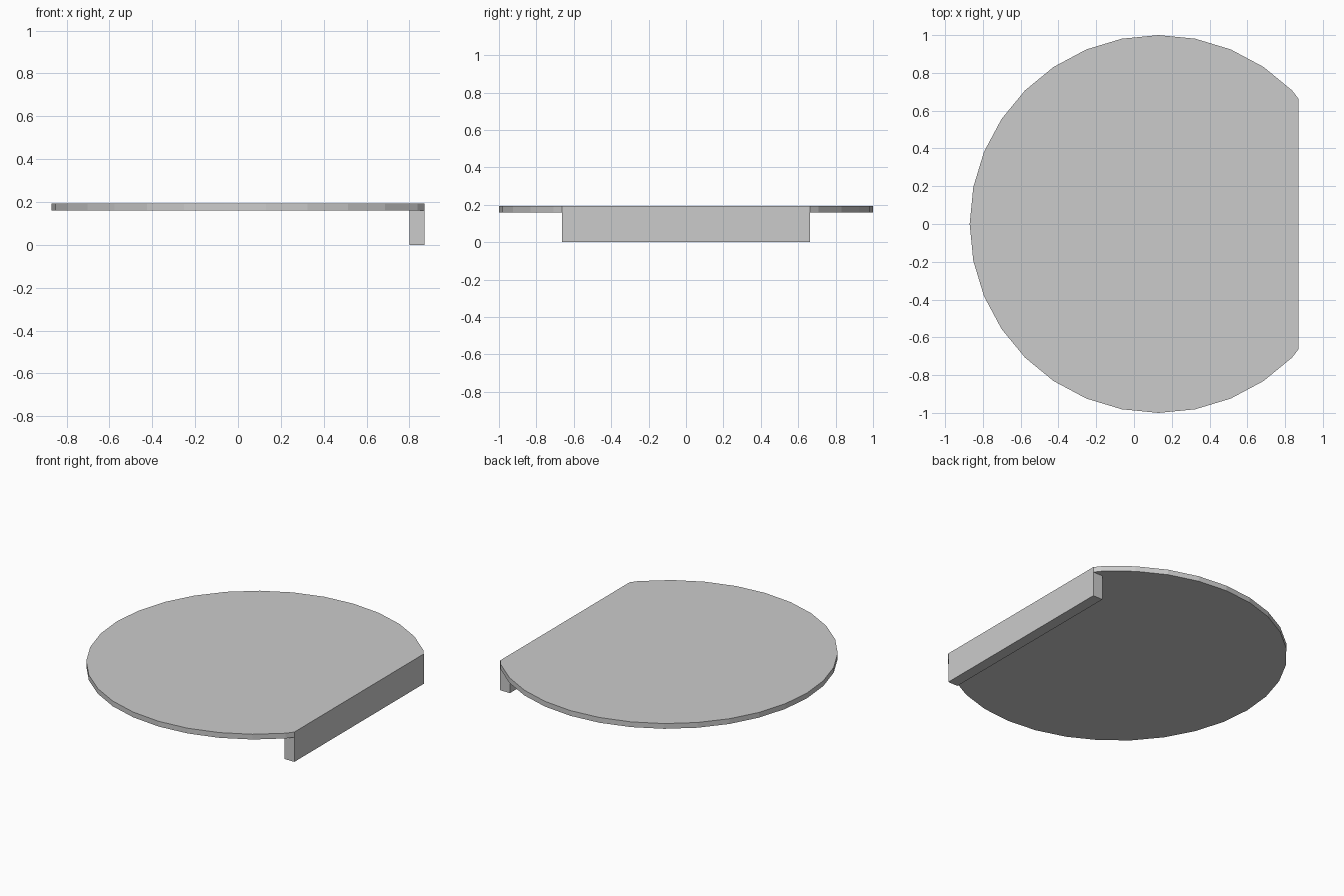
import bpy, bmesh, math

if "Cube" in bpy.data.objects:
    bpy.data.objects.remove(bpy.data.objects["Cube"])

grey = bpy.data.materials.new("light_grey")
grey.diffuse_color = (0.6, 0.6, 0.6, 1)
grey.use_nodes = True
grey.node_tree.nodes["Principled BSDF"].inputs["Base Color"].default_value = grey.diffuse_color

CX, CUT, TOP, UNDER = 0.13, 0.87, 0.194, 0.16
N = 32


def prism(name, outline, z0, z1):
    """Extrude a counter-clockwise outline from z0 to z1."""
    bm = bmesh.new()
    face = bm.faces.new([bm.verts.new((x, y, z0)) for x, y in outline])
    ext = bmesh.ops.extrude_face_region(bm, geom=[face], use_keep_orig=True)
    for v in ext["geom"]:
        if isinstance(v, bmesh.types.BMVert):
            v.co.z = z1
    bmesh.ops.recalc_face_normals(bm, faces=bm.faces)
    mesh = bpy.data.meshes.new(name)
    bm.to_mesh(mesh)
    bm.free()
    mesh.materials.append(grey)
    obj = bpy.data.objects.new(name, mesh)
    bpy.context.collection.objects.link(obj)
    return obj


# Round plate with one straight side
arc = [(CX + math.cos(2 * math.pi * i / N), math.sin(2 * math.pi * i / N)) for i in range(N)]
arc = [p for p in arc if p[0] < CUT]
HALF = 0.664
prism("round_plate", [(CUT, HALF)] + arc + [(CUT, -HALF)], UNDER, TOP)

# Straight lip hanging under the cut side
prism("edge_lip", [(0.80, -HALF), (CUT, -HALF), (CUT, HALF), (0.80, HALF)], 0, UNDER)
